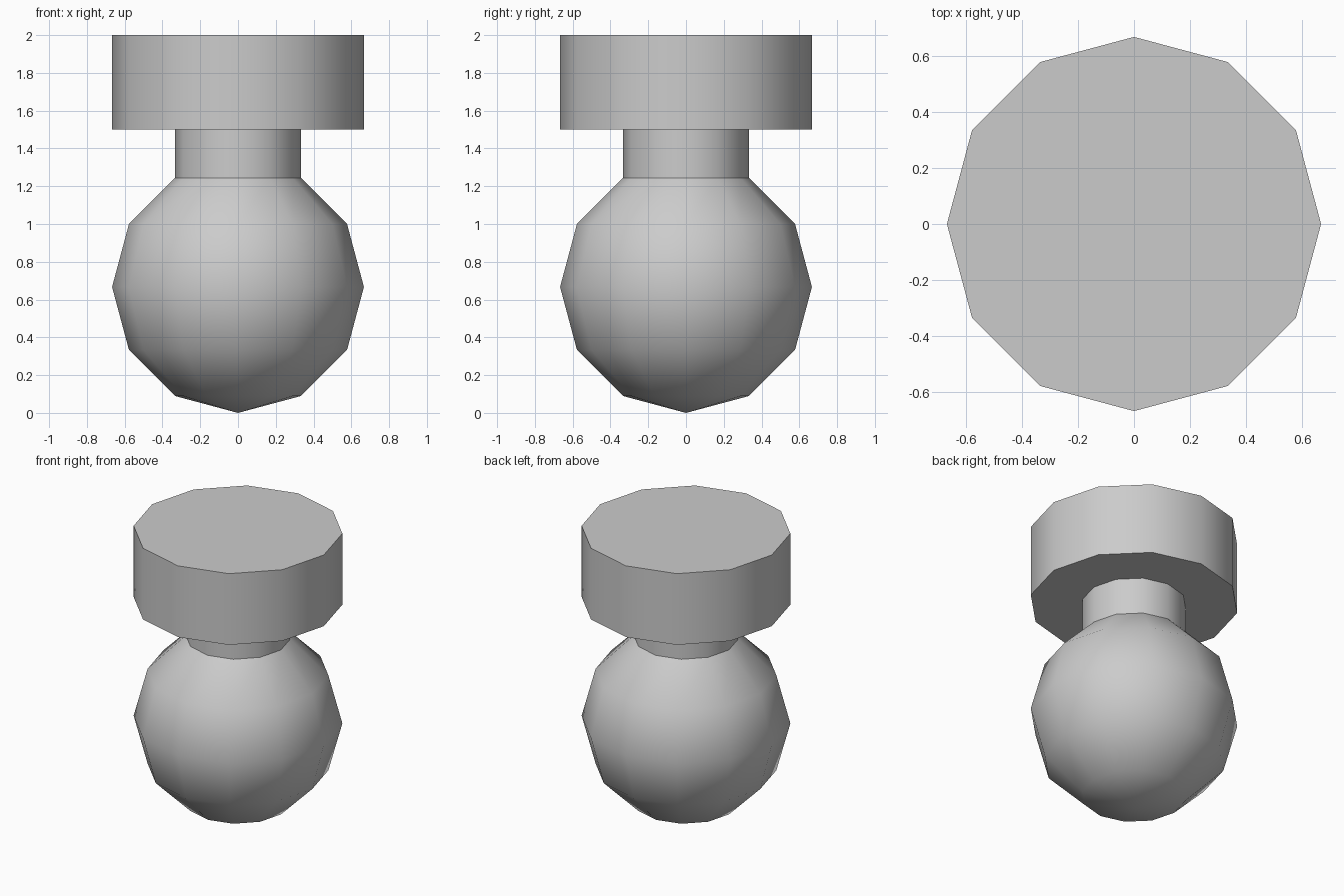
import bpy, bmesh, math

if "Cube" in bpy.data.objects:
    bpy.data.objects.remove(bpy.data.objects["Cube"])

SIDES = 12
R = 2 / 3          # radius of ball and cap
STEP = math.radians(30)


def lathe(name, profile):
    """Revolve (radius, z) points, listed bottom to top, around z."""
    bm = bmesh.new()
    rings = []
    for r, z in profile:
        count = SIDES if r > 0 else 1
        rings.append([bm.verts.new((r * math.cos(i * STEP), r * math.sin(i * STEP), z))
                      for i in range(count)])
    for a, b in zip(rings, rings[1:]):
        for i in range(SIDES):
            j = (i + 1) % SIDES
            if len(a) == 1:
                bm.faces.new((a[0], b[j], b[i]))
            else:
                bm.faces.new((a[i], a[j], b[j], b[i]))
    # Close a flat top
    if name == "cap":
        bm.faces.new(rings[-1])
    mesh = bpy.data.meshes.new(name)
    bm.to_mesh(mesh)
    bm.free()
    obj = bpy.data.objects.new(name, mesh)
    bpy.context.collection.objects.link(obj)
    bpy.ops.object.select_all(action='DESELECT')
    obj.select_set(True)
    bpy.context.view_layer.objects.active = obj
    bpy.ops.object.shade_smooth_by_angle(angle=math.radians(40))
    return obj


# Ball: 12-segment sphere, open where the neck continues it
ball_profile = [(0, 0)] + [(R * math.sin(k * STEP), R - R * math.cos(k * STEP))
                           for k in range(1, 6)]
lathe("ball", ball_profile)

# Neck: rises from the ball's last ring to the cap
neck_r, neck_z = ball_profile[-1]
lathe("neck", [(neck_r, neck_z), (neck_r, 1.5)])

# Cap: wide disc with an underside ring meeting the neck
lathe("cap", [(neck_r, 1.5), (R, 1.5), (R, 2.0)])
